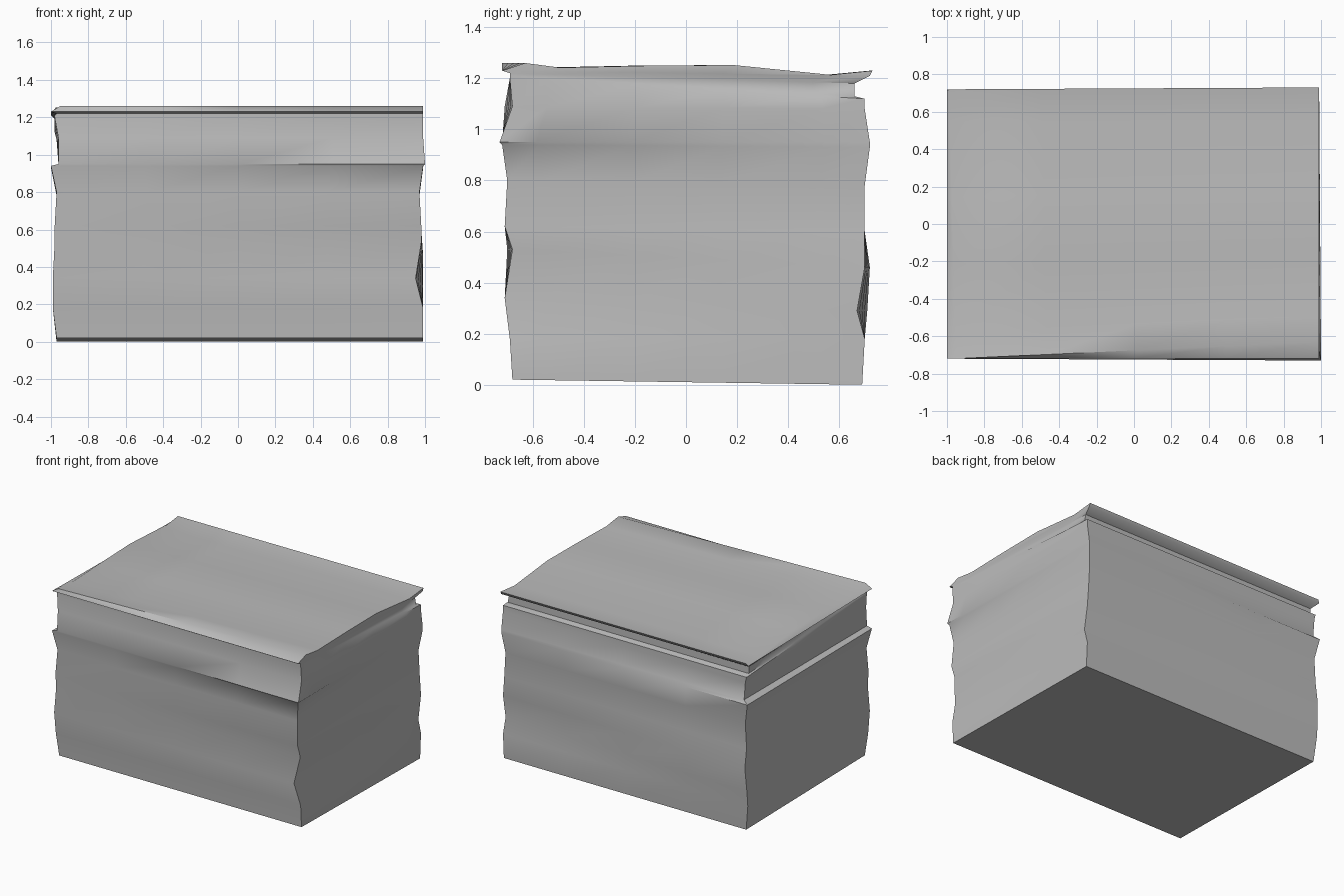
import bpy
import bmesh
from mathutils import Vector

cube = bpy.data.objects.get("Cube")
if cube:
    bpy.data.objects.remove(cube, do_unlink=True)

# One plain stone grey
stone = bpy.data.materials.new("stone grey")
stone.use_nodes = True
grey = (0.5, 0.5, 0.5, 1)
stone.diffuse_color = grey
stone.node_tree.nodes["Principled BSDF"].inputs["Base Color"].default_value = grey

# Worn courses, bottom to top, in hundredths: height at front and back, then
# outward offsets of the corners: front left, back left, back right, front right
HALF = Vector((0.98, 0.70, 0))
CORNERS = ((1, -1), (1, 1), (-1, 1), (-1, -1))
COURSES = (
    (2, 0, (1, -2), (1, -1), (-1, -1), (-1, -2)),
    (18, 18, (1, -1), (1, 0), (1, 0), (1, -1)),
    (34, 29, (-3, 1), (1, -3), (1, 1), (1, 1)),
    (53, 46, (0, -2), (1, 0), (0, 2), (0, 0)),
    (62, 60, (0, 1), (0, 0), (0, 0), (0, 1)),
    (80, 78, (-1, 0), (-1, 0), (-1, 0), (-1, 0)),
    (94, 93, (1, 2), (1, 2), (2, 2), (2, 2)),
    (95, 95, (2, 3), (1, 2), (-2, 0), (-2, 2)),
    (109, 108, (1, -2), (1, 0), (-1, 0), (-2, 1)),
    (120, 112, (1, -1), (1, 0), (0, 0), (0, -1)),
    (121, 113, (1, -1), (0, -4), (-1, -4), (0, -1)),
    (122, 118, (1, -1), (-1, -4), (-1, -4), (-1, -1)),
    (123, 121, (1, 2), (1, 2), (2, 1), (2, 2)),
    (126, 123, (1, -7), (1, 3), (1, 2), (-3, 2)),
)

# Stations across the block and the gentle waves of the lid along its depth
ACROSS = (0, 0.25, 0.5, 0.75, 1)
DEPTH = (0, 0.1, 0.35, 0.6, 0.88, 1)
WAVE = dict(zip(DEPTH, (0, -0.015, 0, 0.01, -0.02, 0)))


def corners(course):
    front, back, *offsets = course
    result = []
    for (sx, sy), (dx, dy) in zip(CORNERS, offsets):
        height = front if sy < 0 else back
        result.append(Vector((sx * (HALF.x + dx / 100),
                              sy * (HALF.y + dy / 100), height / 100)))
    return result


def point(course, u, v):
    """Position at u (right to left) and v (front to back) on a course."""
    fl, bl, br, fr = corners(course)
    p = fr.lerp(fl, u).lerp(br.lerp(bl, u), v)
    if course == COURSES[-1]:
        p.z += WAVE[v]
    return p


# Stations around the block, counterclockwise
around = [(u, 0) for u in ACROSS[:-1]] + [(1, v) for v in DEPTH[:-1]]
around += [(u, 1) for u in ACROSS[:0:-1]] + [(0, v) for v in DEPTH[:0:-1]]

bm = bmesh.new()


def sheet(rows):
    """Skin a grid of points with quads."""
    grid = [[bm.verts.new(p) for p in row] for row in rows]
    for low, high in zip(grid, grid[1:]):
        for i in range(len(low) - 1):
            bm.faces.new((low[i], low[i + 1], high[i + 1], high[i]))


# Sides, then base and lid
sheet([[point(c, u, v) for u, v in around + around[:1]] for c in COURSES])
sheet([[point(COURSES[0], u, v) for u in ACROSS] for v in reversed(DEPTH)])
sheet([[point(COURSES[-1], u, v) for u in ACROSS] for v in DEPTH])
bmesh.ops.remove_doubles(bm, verts=bm.verts, dist=0.0001)
bmesh.ops.recalc_face_normals(bm, faces=bm.faces)

mesh = bpy.data.meshes.new("stone_block")
bm.to_mesh(mesh)
bm.free()
mesh.materials.append(stone)
block = bpy.data.objects.new("stone_block", mesh)
bpy.context.collection.objects.link(block)

# Smooth weathering with sharp corners and ledges
bpy.ops.object.select_all(action="DESELECT")
block.select_set(True)
bpy.context.view_layer.objects.active = block
bpy.ops.object.shade_smooth_by_angle(angle=0.75)
